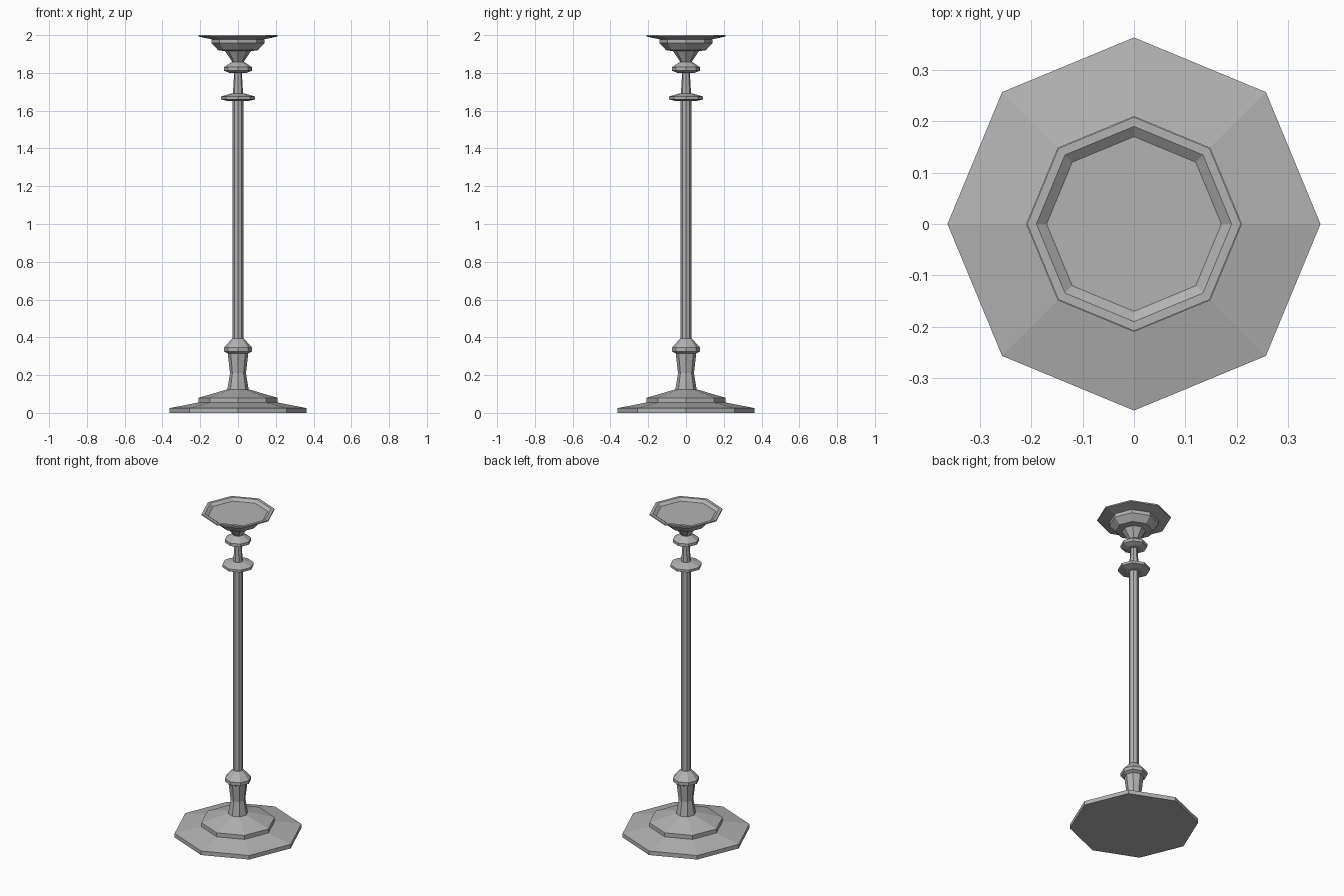
import bpy
import bmesh
import math

cube = bpy.data.objects.get("Cube")
if cube:
    bpy.data.objects.remove(cube, do_unlink=True)

SIDES = 8

metal = bpy.data.materials.new("grey metal")
metal.use_nodes = True
GREY = (0.45, 0.45, 0.45, 1)
metal.diffuse_color = GREY
metal.node_tree.nodes["Principled BSDF"].inputs["Base Color"].default_value = GREY


def turned(name, profile):
    """Turn a (radius, height) profile into a flat-faced octagonal part."""
    bm = bmesh.new()
    rings = []
    for r, z in profile:
        angles = [2 * math.pi * i / SIDES for i in range(SIDES)]
        rings.append([bm.verts.new((r * math.cos(a), r * math.sin(a), z)) for a in angles])
    for low, high in zip(rings, rings[1:]):
        for i in range(SIDES):
            j = (i + 1) % SIDES
            bm.faces.new((low[i], low[j], high[j], high[i]))
    bm.faces.new(rings[0][::-1])
    bm.faces.new(rings[-1])
    mesh = bpy.data.meshes.new(name)
    bm.to_mesh(mesh)
    bm.free()
    mesh.materials.append(metal)
    obj = bpy.data.objects.new(name, mesh)
    bpy.context.collection.objects.link(obj)
    return obj


# Wide foot with a raised step
turned("foot", [(0.363, 0), (0.363, 0.025), (0.21, 0.055)])
turned("foot_step", [(0.21, 0.05), (0.21, 0.08), (0.14, 0.1), (0.055, 0.125)])

# Waisted lower stem and its collar
turned("lower_stem", [(0.057, 0.12), (0.042, 0.21), (0.055, 0.32)])
turned("lower_collar", [(0.055, 0.315), (0.075, 0.325), (0.075, 0.345), (0.03, 0.395)])

# Long shaft
turned("shaft", [(0.028, 0.39), (0.028, 1.655)])

# Two rings joined by a thin neck
turned("lower_ring", [(0.05, 1.65), (0.09, 1.66), (0.09, 1.675), (0.03, 1.692)])
turned("neck", [(0.027, 1.69), (0.02, 1.805)])
turned("upper_ring", [(0.045, 1.8), (0.075, 1.812), (0.075, 1.83), (0.032, 1.858)])

# Flared cup carrying a shallow pan
turned("cup", [(0.028, 1.855), (0.068, 1.915), (0.105, 1.92), (0.14, 1.957), (0.14, 1.978)])
turned("pan", [(0.135, 1.977), (0.208, 1.992), (0.208, 2.0), (0.19, 2.0), (0.17, 1.985)])
